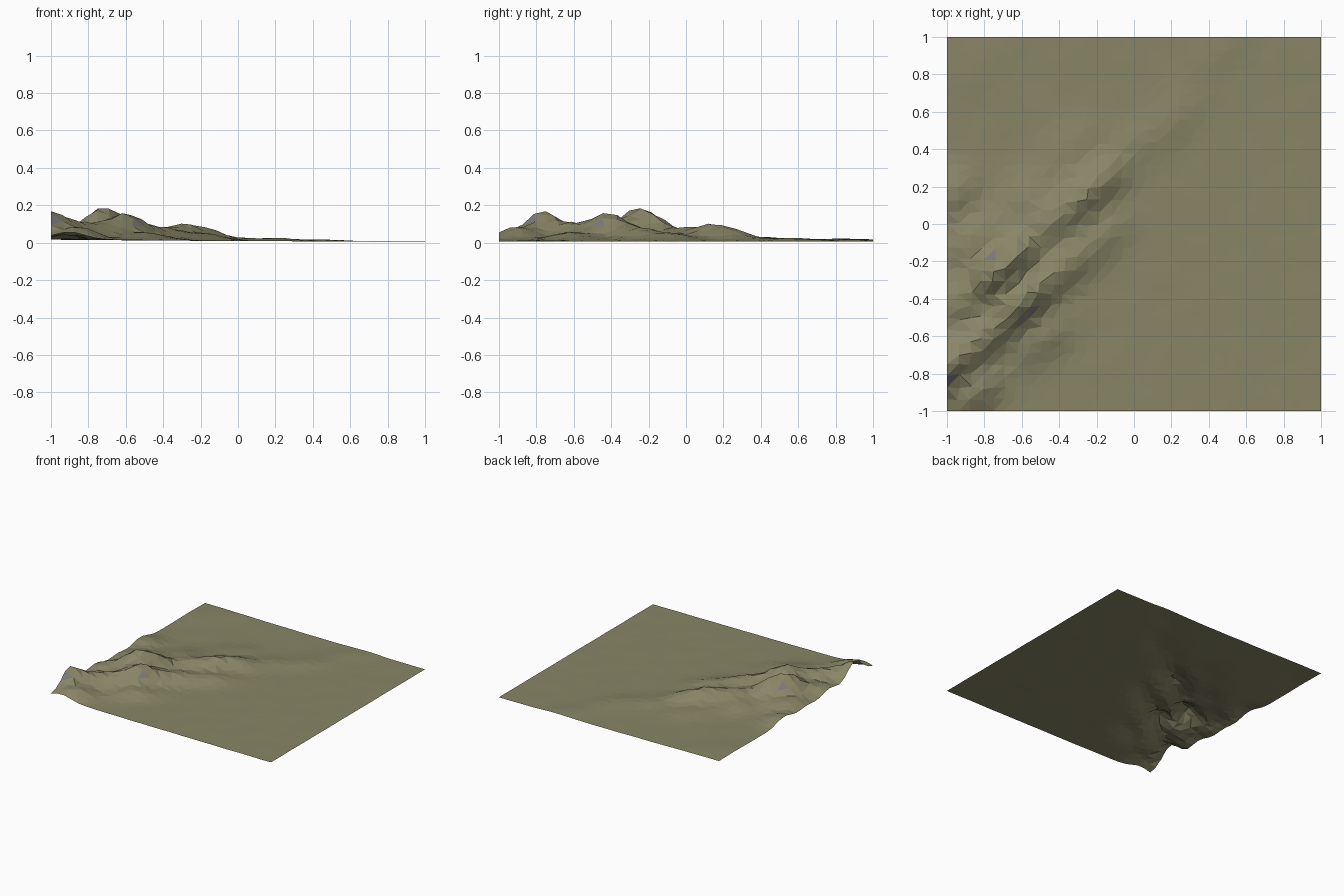
import bpy, bmesh, math
from mathutils import Vector, noise

if "Cube" in bpy.data.objects:
    bpy.data.objects.remove(bpy.data.objects["Cube"])

# Crest points: x, y, height above the plain, half length along the range
PEAKS = [
    (-1.00, -0.77, .150, .15), (-0.86, -0.90, .070, .12), (-0.78, -0.60, .090, .14),
    (-0.60, -0.42, .145, .13), (-0.40, -0.25, .070, .16), (-0.18, -0.08, .040, .13),
    (-0.73, -0.26, .175, .12), (-0.62, -0.15, .100, .10), (-0.92, -0.42, .070, .12),
    (-0.46, 0.00, .070, .11), (-0.30, 0.12, .090, .12), (-0.16, 0.24, .065, .10),
    (-0.50, -0.62, .040, .16), (-0.85, -0.08, .055, .14), (-0.97, 0.15, .045, .10),
    (-0.58, 0.12, .035, .15), (-0.33, 0.40, .020, .15), (0.00, 0.42, .018, .14),
    (0.22, 0.58, .018, .14), (0.42, 0.90, .010, .16), (-0.85, 0.85, .006, .15),
]
ANGLE = math.radians(42)
CA, SA = math.cos(ANGLE), math.sin(ANGLE)


def height(x, y):
    # gently sloping plain plus blended elongated peaks
    base = .011 + .010 * ((1 - x) / 2) ** 2
    total = 0
    for px, py, h, length in PEAKS:
        dx, dy = x - px, y - py
        along = (dx * CA + dy * SA) / length
        across = (dy * CA - dx * SA)
        across /= .095 if across > 0 else .08
        total += (h * math.exp(-.6 * (along ** 2 + across ** 2))) ** 1.6
    hill = total ** (1 / 1.6)
    n = noise.noise(Vector((x * 6, y * 6, 3.1)))
    return base + hill * (1 + .12 * n) + .002 * n


def material(name, color):
    m = bpy.data.materials.new(name)
    m.diffuse_color = (*color, 1)
    m.use_nodes = True
    m.node_tree.nodes["Principled BSDF"].inputs["Base Color"].default_value = m.diffuse_color
    return m


# Terrain sheet: triangulated grid with slightly uneven spacing
bm = bmesh.new()
N = 32
bmesh.ops.create_grid(bm, x_segments=N, y_segments=N, size=1)
for v in bm.verts:
    x, y = v.co.x, v.co.y
    if abs(x) < .99 and abs(y) < .99:
        x += .025 * noise.noise(Vector((x * 9, y * 9, 7.3)))
        y += .025 * noise.noise(Vector((x * 9, y * 9, 1.7)))
    v.co = (x, y, height(x, y))
bmesh.ops.triangulate(bm, faces=bm.faces[:])

# Rock shows through on the steepest faces
bm.normal_update()
for f in bm.faces:
    f.smooth = False
    f.material_index = 1 if f.normal.z < .70 else 0

# Stand the lowest point on the ground
low = min(v.co.z for v in bm.verts)
for v in bm.verts:
    v.co.z += .006 - low

mesh = bpy.data.meshes.new("terrain")
bm.to_mesh(mesh)
bm.free()
mesh.materials.append(material("dry_grass", (.25, .235, .135)))
mesh.materials.append(material("grey_rock", (.2, .2, .21)))
terrain = bpy.data.objects.new("terrain", mesh)
bpy.context.collection.objects.link(terrain)
